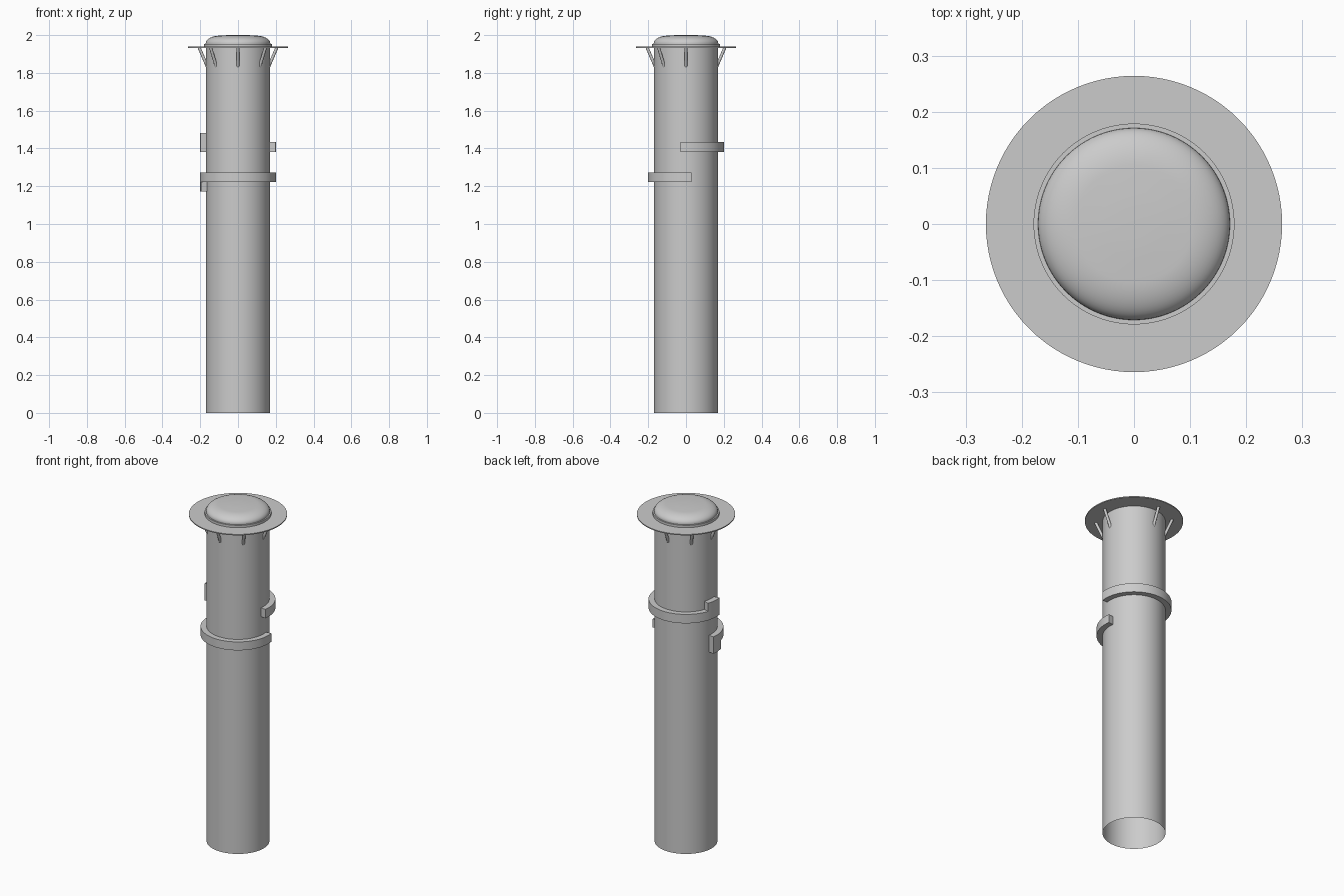
import bpy, bmesh
from math import sin, cos, pi, radians
from mathutils import Vector

if "Cube" in bpy.data.objects:
    bpy.data.objects.remove(bpy.data.objects["Cube"])

SEG = 96


def finish(name, bm, angle=35):
    bmesh.ops.recalc_face_normals(bm, faces=bm.faces)
    me = bpy.data.meshes.new(name)
    bm.to_mesh(me)
    bm.free()
    ob = bpy.data.objects.new(name, me)
    bpy.context.collection.objects.link(ob)
    bpy.ops.object.select_all(action='DESELECT')
    ob.select_set(True)
    bpy.context.view_layer.objects.active = ob
    bpy.ops.object.shade_smooth_by_angle(angle=radians(angle))
    return ob


def lathe(name, profile, closed=False, cap=False):
    """Revolve (radius, z) points around the z axis."""
    bm = bmesh.new()
    rings = [[bm.verts.new((r * cos(2 * pi * i / SEG), r * sin(2 * pi * i / SEG), z))
              for i in range(SEG)] for r, z in profile]
    pairs = list(zip(rings, rings[1:]))
    if closed:
        pairs.append((rings[-1], rings[0]))
    for a, b in pairs:
        for i in range(SEG):
            j = (i + 1) % SEG
            bm.faces.new((a[i], a[j], b[j], b[i]))
    if cap:
        bm.faces.new(rings[-1])
    return finish(name, bm)


def band(name, a0, a1, z0, z1, r0=0.165, r1=0.201):
    """Curved rectangular bar from angle a0 to a1 (degrees)."""
    bm = bmesh.new()
    n = max(6, int((a1 - a0) / 3.5))
    secs = []
    for i in range(n + 1):
        a = radians(a0 + (a1 - a0) * i / n)
        secs.append([bm.verts.new((r * cos(a), r * sin(a), z))
                     for r, z in ((r0, z0), (r1, z0), (r1, z1), (r0, z1))])
    for s, t in zip(secs, secs[1:]):
        for k in range(4):
            m = (k + 1) % 4
            bm.faces.new((s[k], s[m], t[m], t[k]))
    bm.faces.new(secs[0])
    bm.faces.new(secs[-1])
    return finish(name, bm)


def strut(name, az):
    """Thin round bar from the tube wall up to the flange."""
    c, s = cos(radians(az)), sin(radians(az))
    lo, hi = Vector((0.161 * c, 0.161 * s, 1.83)), Vector((0.206 * c, 0.206 * s, 1.935))
    d = hi - lo
    bm = bmesh.new()
    bmesh.ops.create_cone(bm, cap_ends=True, segments=16, radius1=0.008,
                          radius2=0.008, depth=d.length)
    bm.transform(d.to_track_quat('Z', 'Y').to_matrix().to_4x4())
    bmesh.ops.translate(bm, vec=(lo + hi) / 2, verts=bm.verts)
    return finish(name, bm)


# open-bottomed main tube
lathe("tube", [(0.169, 0), (0.169, 1.94)])

# thin flange disc
lathe("flange", [(0.165, 1.933), (0.264, 1.933), (0.264, 1.939), (0.165, 1.939)], closed=True)

# lip under the dome
lathe("dome_lip", [(0.16, 1.939), (0.179, 1.939), (0.179, 1.953), (0.16, 1.953)], closed=True)

# flattened dome cap
dome = [(0.171, 1.95)]
for i in range(13):
    t = pi / 2 * i / 12
    dome.append((0.095 + 0.076 * cos(t), 1.957 + 0.04 * sin(t)))
dome += [(0.06, 1.9995), (0.02, 2.0)]
lathe("dome", dome, cap=True)

# struts under the flange, one position left empty
for k in range(8):
    if k != 1:
        strut(f"strut_{k}", 45 * k)

# rear upper half band with raised tab, front lower half band with hanging tab
band("upper_band", -8, 188, 1.382, 1.435)
band("upper_tab", 161, 188, 1.435, 1.483)
band("lower_band", 172, 368, 1.222, 1.272)
band("lower_tab", 172, 194, 1.172, 1.222)
